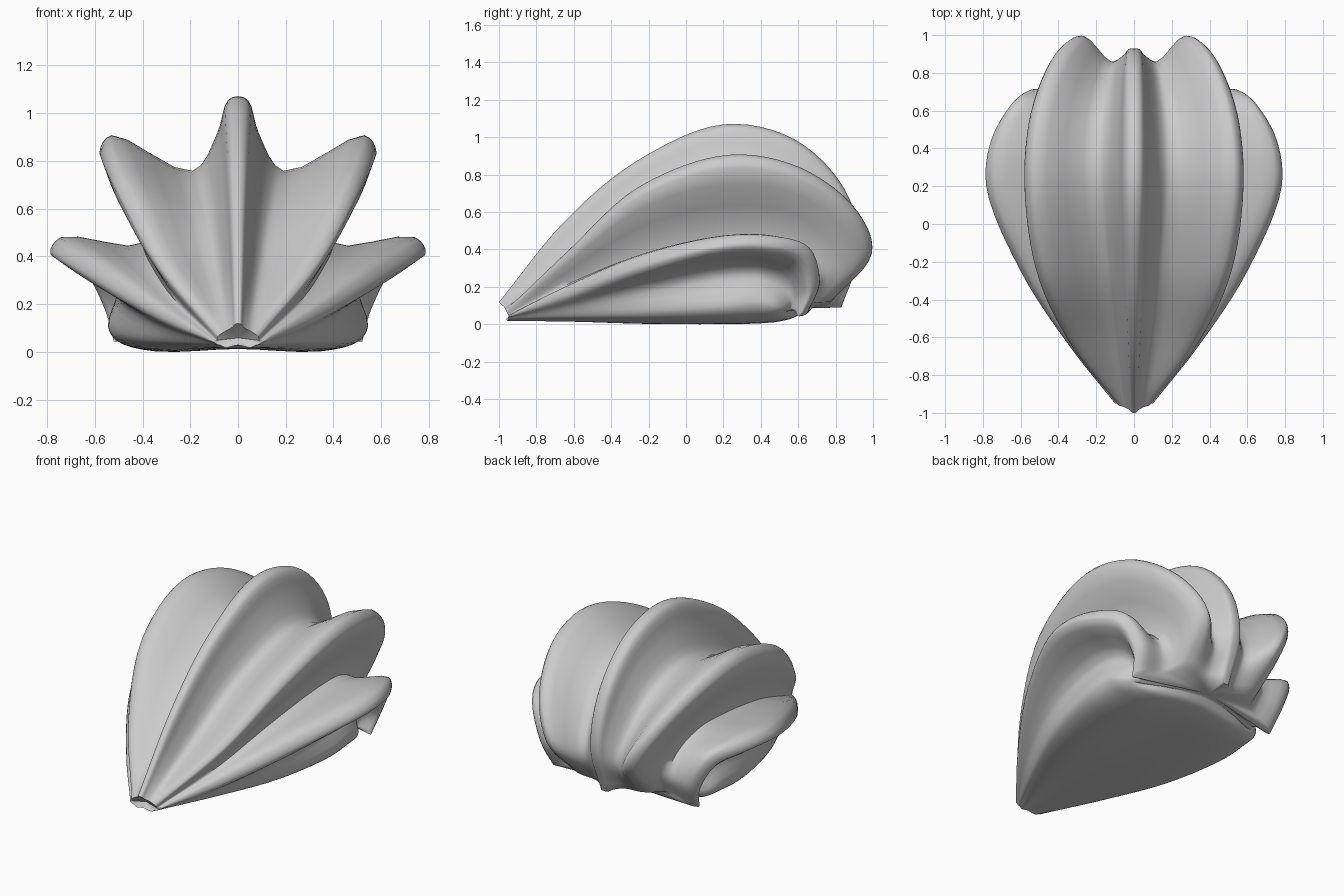
import bpy, bmesh
from mathutils import Vector

if "Cube" in bpy.data.objects:
    bpy.data.objects.remove(bpy.data.objects["Cube"])

# Ridge and valley paths of the right half, front tip -> over the top -> curled end
P = lambda *pts: [Vector(p) for p in pts]
crest_mid = P((0, -1, .12), (0, -.65, .55), (0, -.27, .87), (0, .2, 1.07),
              (0, .58, .99), (0, .85, .72), (0, .93, .4), (0, .83, .09))
valley_a = P((.05, -.97, .09), (.1, -.62, .33), (.15, -.22, .6), (.19, .25, .76),
             (.18, .55, .69), (.15, .76, .5), (.12, .86, .3), (.1, .77, .11))
crest_up = P((.08, -.96, .07), (.32, -.63, .38), (.49, -.25, .71), (.555, .22, .87),
             (.52, .6, .81), (.4, .9, .59), (.29, .975, .37), (.24, .76, .12))
valley_b = P((.09, -.95, .05), (.275, -.6, .23), (.375, -.2, .385), (.4, .2, .45),
             (.4, .45, .45), (.38, .62, .37), (.36, .71, .24), (.33, .67, .11))
crest_low = P((.1, -.95, .045), (.33, -.65, .17), (.58, -.25, .33), (.76, .2, .44),
              (.735, .45, .44), (.63, .64, .38), (.54, .685, .2), (.5, .625, .05))
valley_c = P((.09, -.95, .035), (.3, -.61, .1), (.47, -.2, .2), (.51, .2, .28),
             (.5, .4, .28), (.47, .52, .22), (.45, .57, .14), (.43, .57, .08))
foot = P((.08, -.95, .03), (.27, -.6, .045), (.45, -.2, .07), (.54, .2, .1),
         (.54, .38, .12), (.52, .48, .1), (.47, .53, .08), (.42, .54, .07))
under_y = (-.96, -.6, -.2, .2, .4, .52, .6, .64)
under_z = (.03, .025, .015, .015, .02, .03, .05, .09)
under = [Vector((0, y, z)) for y, z in zip(under_y, under_z)]
under_side = [Vector((f.x * .66, (f.y + u.y) / 2, u.z - .01)) for f, u in zip(foot, under)]
under_rim = [Vector((f.x * .93, f.y, .35 * f.z + .65 * u.z)) for f, u in zip(foot, under)]

flip = lambda c: [Vector((-p.x, p.y, p.z)) for p in c]


def thick(crest, before, after, k):
    """Split a crest line into two edges so the ridge has a rounded rim."""
    lo = [c + (a - b) * k for c, a, b in zip(crest, before, after)]
    hi = [c - (a - b) * k for c, a, b in zip(crest, before, after)]
    return lo, hi


def smooth(pts, n, closed=False):
    """Centripetal spline through the points, n samples per span."""
    m = len(pts)
    out = []
    for i in range(m if closed else m - 1):
        if closed:
            a, b, c, d = (pts[(i + j) % m] for j in (-1, 0, 1, 2))
        else:
            b, c = pts[i], pts[i + 1]
            a = pts[i - 1] if i else b * 2 - c
            d = pts[i + 2] if i + 2 < m else c * 2 - b
        t = [0]
        for p, q in ((a, b), (b, c), (c, d)):
            t.append(t[-1] + max((q - p).length, 1e-4) ** .5)
        for s in range(n):
            x = t[1] + (t[2] - t[1]) * s / n
            mix = lambda p, q, u, v: p + (q - p) * ((x - u) / (v - u))
            a1, a2, a3 = mix(a, b, t[0], t[1]), mix(b, c, t[1], t[2]), mix(c, d, t[2], t[3])
            out.append(mix(mix(a1, a2, t[0], t[2]), mix(a2, a3, t[1], t[3]), t[1], t[2]))
    if not closed:
        out.append(pts[-1].copy())
    return out


# Half cross-section, from the middle crest round to the underside
_, mid_edge = thick(crest_mid, flip(valley_a), valley_a, .09)
flank = [(a + b) / 2 - Vector(((a.x + b.x) * .11, 0, 0)) for a, b in zip(mid_edge, valley_a)]
mid_edge = [e.lerp(v, .06) for e, v in zip(mid_edge, valley_a)]
up_a, up_b = thick(crest_up, valley_a, valley_b, .12)
low_a, low_b = thick(crest_low, valley_b, valley_c, .2)
half = [mid_edge, flank, valley_a, up_a, up_b, valley_b, low_a, low_b,
        valley_c, foot, under_rim, under_side]
lines = [crest_mid] + half + [under] + [flip(c) for c in reversed(half)]

# Loft the closed section along the paths and cap both ends
lofted = [smooth(c, 6) for c in lines]
rings = [smooth([c[s] for c in lofted], 4, True) for s in range(len(lofted[0]))]
bm = bmesh.new()
vs = [[bm.verts.new(p) for p in r] for r in rings]
n = len(vs[0])
for r, q in zip(vs, vs[1:]):
    for i in range(n):
        bm.faces.new((r[i], r[(i + 1) % n], q[(i + 1) % n], q[i]))
for ring, inset in ((vs[0], .03), (vs[-1], 0)):
    mid = bm.verts.new(sum((v.co for v in ring), Vector((0, 0, 0))) / n + Vector((0, inset, 0)))
    for i in range(n):
        bm.faces.new((ring[i], ring[(i + 1) % n], mid))
bmesh.ops.recalc_face_normals(bm, faces=bm.faces)
low = min(v.co.z for v in bm.verts)
bmesh.ops.translate(bm, verts=bm.verts, vec=(0, 0, -low))
me = bpy.data.meshes.new("ridged_shell")
bm.to_mesh(me)
bm.free()
shell = bpy.data.objects.new("ridged_shell", me)
bpy.context.collection.objects.link(shell)
bpy.context.view_layer.objects.active = shell
shell.select_set(True)
bpy.ops.object.shade_smooth_by_angle(angle=1.2)
